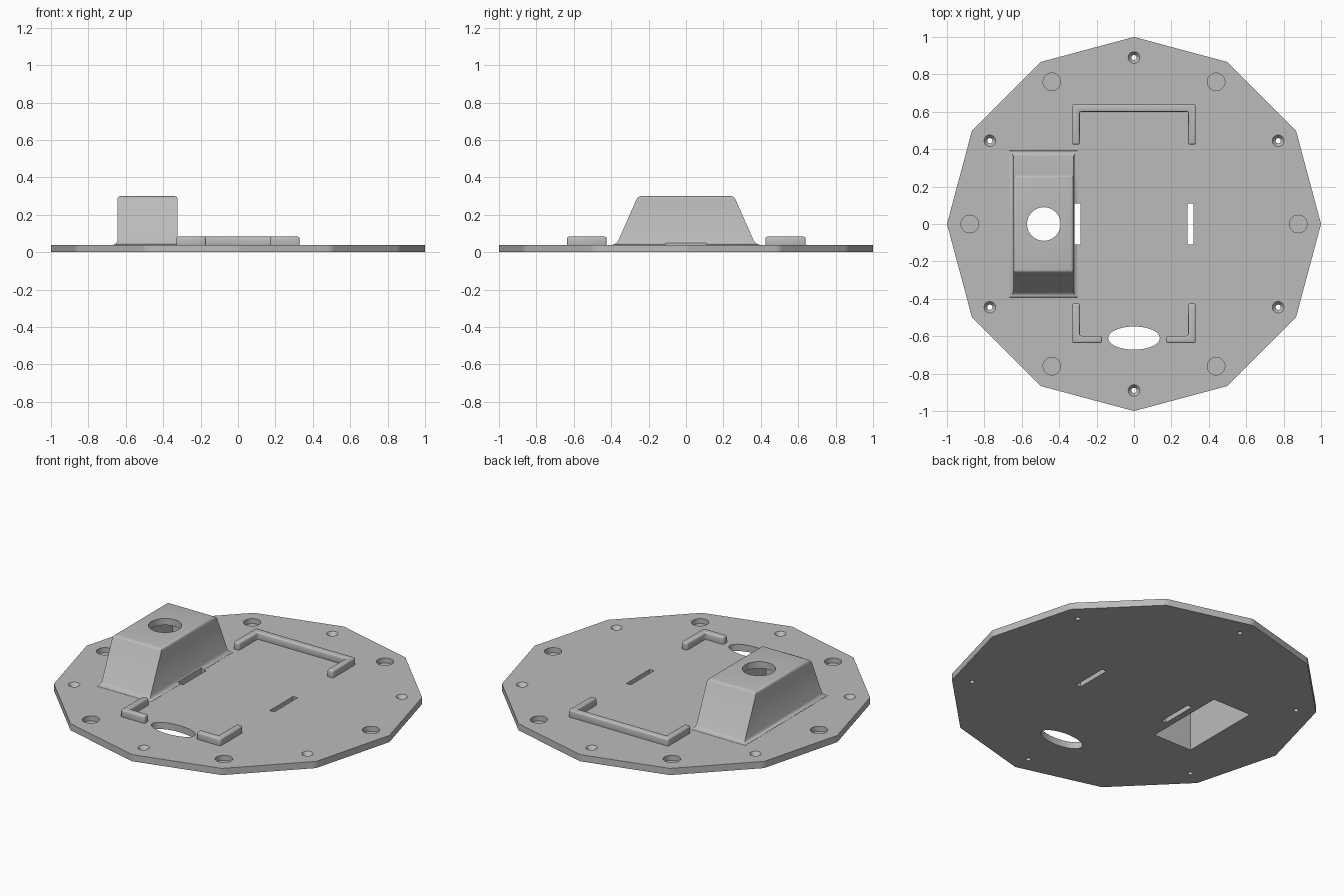
import bpy, bmesh, math

if "Cube" in bpy.data.objects:
    bpy.data.objects.remove(bpy.data.objects["Cube"])

grey = bpy.data.materials.new("plain grey")
grey.diffuse_color = (0.5, 0.5, 0.5, 1)
grey.use_nodes = True
grey.node_tree.nodes["Principled BSDF"].inputs["Base Color"].default_value = grey.diffuse_color


def loft(name, rings):
    """Solid skinned through a stack of equal-length rings of points."""
    bm = bmesh.new()
    loops = [[bm.verts.new(p) for p in ring] for ring in rings]
    n = len(loops[0])
    bm.faces.new(loops[0][::-1])
    bm.faces.new(loops[-1])
    for a, b in zip(loops, loops[1:]):
        for i in range(n):
            j = (i + 1) % n
            bm.faces.new((a[i], a[j], b[j], b[i]))
    bmesh.ops.recalc_face_normals(bm, faces=bm.faces)
    mesh = bpy.data.meshes.new(name)
    bm.to_mesh(mesh)
    bm.free()
    ob = bpy.data.objects.new(name, mesh)
    bpy.context.collection.objects.link(ob)
    mesh.materials.append(grey)
    return ob


def ellipse(cx, cy, rx, ry, z, n=32):
    return [(cx + rx * math.cos(2 * math.pi * i / n),
             cy + ry * math.sin(2 * math.pi * i / n), z) for i in range(n)]


def rect(x0, x1, y0, y1, z):
    return [(x0, y0, z), (x1, y0, z), (x1, y1, z), (x0, y1, z)]


def drill(name, cx, cy, profile):
    return loft(name, [ellipse(cx, cy, r, r, z) for r, z in profile])


def box_cutter(name, x0, x1, y0, y1, z0, z1):
    return loft(name, [rect(x0, x1, y0, y1, z0), rect(x0, x1, y0, y1, z1)])


def apply(ob, mod):
    bpy.context.view_layer.objects.active = ob
    bpy.ops.object.modifier_apply(modifier=mod.name)


def cut(ob, cutters):
    for c in cutters:
        mod = ob.modifiers.new("cut", 'BOOLEAN')
        mod.operation, mod.solver, mod.object = 'DIFFERENCE', 'EXACT', c
        apply(ob, mod)


def smooth(ob):
    bpy.ops.object.select_all(action='DESELECT')
    ob.select_set(True)
    bpy.context.view_layer.objects.active = ob
    bpy.ops.object.shade_smooth_by_angle(angle=math.radians(32))


TOP = 0.04

# Twelve-sided base plate with softened corners
outline = []
for k in range(12):
    for d in (-1.2, 0, 1.2):
        a = math.radians(30 * k + d)
        r = 1.0 if d == 0 else math.cos(math.radians(15)) / math.cos(math.radians(15 - abs(d)))
        outline.append((r * math.cos(a), r * math.sin(a)))
plate = loft("base_plate", [[(x, y, z) for x, y in outline] for z in (0, TOP)])

# Sensor housing with a flared foot and rounded top edges
rings = []
for z, off in ((0.03, 0.02), (0.041, 0.02), (0.044, 0.011), (0.05, 0.005), (0.06, 0),
               (0.284, 0), (0.293, -0.003), (0.298, -0.008), (0.30, -0.016)):
    hy = 0.372 - (z - TOP) * 0.115 / 0.26 + off
    rings.append(rect(-0.645 - off, -0.323 + off, -hy, hy, z))
housing = loft("housing", rings)

# Openings through the plate and the housing
slots = [box_cutter("slot_cutter", x - 0.015, x + 0.015, -0.11, 0.11, -0.1, 0.1)
         for x in (-0.302, 0.302)]
cavity = box_cutter("cavity_cutter", -0.608, -0.355, -0.25, 0.25, -0.1, 0.26)
eye = drill("eye_cutter", -0.482, 0, [(0.09, 0.2), (0.09, 0.4)])
oval = loft("oval_cutter", [ellipse(0, -0.61, 0.138, 0.062, z, 48) for z in (-0.1, 0.1)])

# Six countersunk screw holes and six blind round pockets
holes = []
for k in range(6):
    a = math.radians(30 + 60 * k)
    holes.append(drill("screw_cutter", 0.89 * math.cos(a), 0.89 * math.sin(a),
                       [(0.014, -0.1), (0.014, 0.018), (0.031, TOP), (0.031, 0.1)]))
    a = math.radians(60 * k)
    holes.append(drill("pocket_cutter", 0.878 * math.cos(a), 0.878 * math.sin(a),
                       [(0.047, 0.01), (0.047, 0.1)]))

cut(plate, slots + [cavity, oval] + holes)
cut(housing, [slots[0], cavity, eye])
for c in slots + [cavity, eye, oval] + holes:
    bpy.data.objects.remove(c)
smooth(plate)
smooth(housing)


# Raised locating rails with rounded edges
def rail(name, pts):
    ob = loft(name, [[(x, y, z) for x, y in pts] for z in (0.03, 0.083)])
    mod = ob.modifiers.new("round", 'BEVEL')
    mod.width, mod.segments = 0.01, 3
    apply(ob, mod)
    smooth(ob)


O, I = 0.33, 0.29
rail("rear_rail", [(-O, 0.425), (-I, 0.425), (-I, 0.6), (I, 0.6),
                   (I, 0.425), (O, 0.425), (O, 0.64), (-O, 0.64)])
for s, side in ((-1, "left"), (1, "right")):
    rail("front_rail_" + side, [(s * x, y) for x, y in (
        (O, -0.425), (I, -0.425), (I, -0.598), (0.172, -0.598), (0.172, -0.637), (O, -0.637))])
